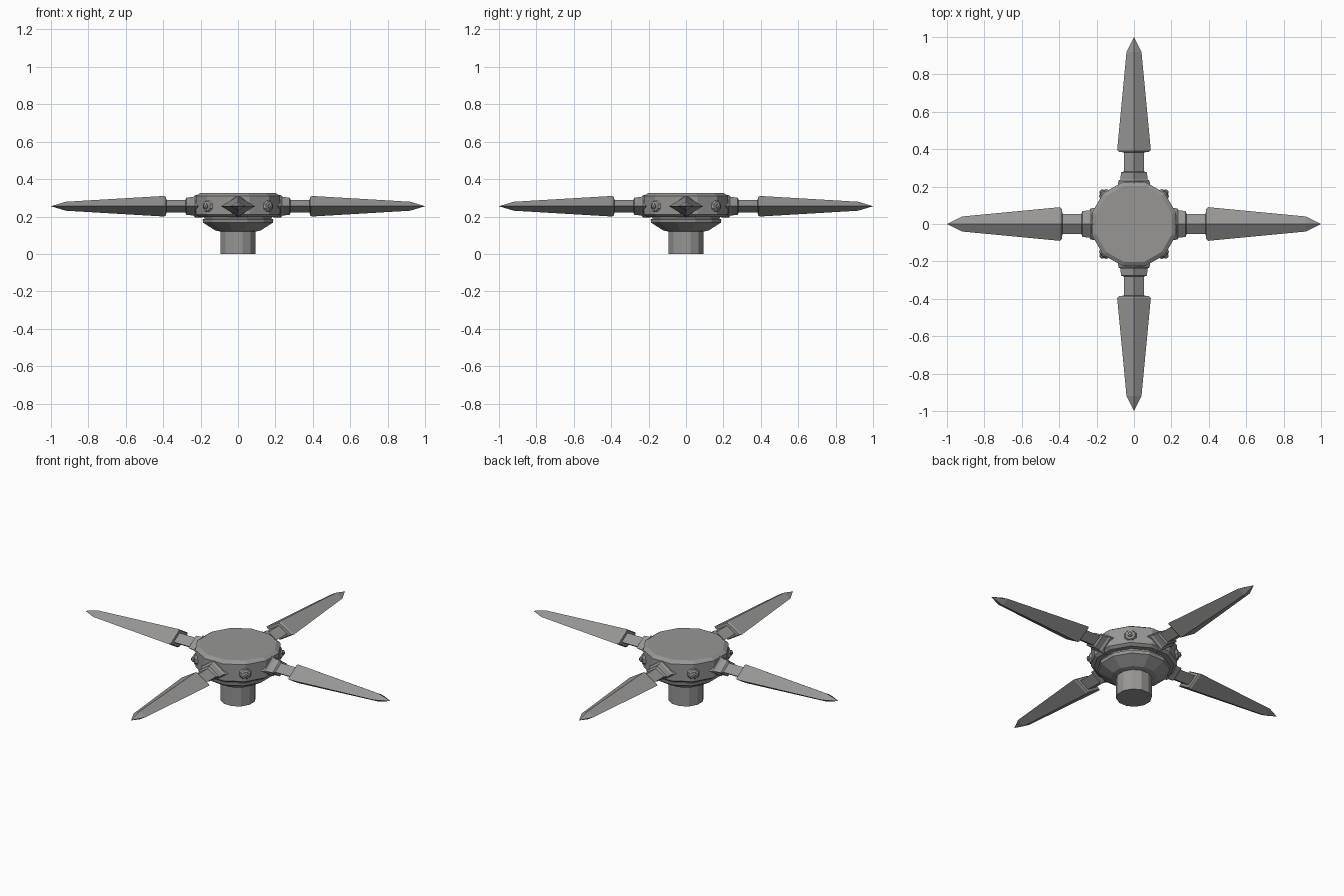
import bpy, bmesh, math

if "Cube" in bpy.data.objects:
    bpy.data.objects.remove(bpy.data.objects["Cube"])

grey = bpy.data.materials.new("steel grey")
grey.diffuse_color = (0.31, 0.305, 0.30, 1)
grey.use_nodes = True
grey.node_tree.nodes["Principled BSDF"].inputs["Base Color"].default_value = grey.diffuse_color


def loft(name, rings):
    """Closed mesh through equally sized point rings; a one-point ring is a tip."""
    bm = bmesh.new()
    vs = [[bm.verts.new(p) for p in ring] for ring in rings]
    for a, b in zip(vs, vs[1:]):
        n = len(a)
        for i in range(n):
            j = (i + 1) % n
            if len(b) == 1:
                bm.faces.new((a[i], a[j], b[0]))
            else:
                bm.faces.new((a[i], a[j], b[j], b[i]))
    for end in (vs[0], vs[-1]):
        if len(end) > 2:
            bm.faces.new(end)
    bmesh.ops.recalc_face_normals(bm, faces=bm.faces[:])
    me = bpy.data.meshes.new(name)
    bm.to_mesh(me)
    bm.free()
    me.materials.append(grey)
    ob = bpy.data.objects.new(name, me)
    bpy.context.collection.objects.link(ob)
    return ob


def turned(name, profile, sides):
    """Profile of (radius, height) turned about z, flats facing the axes."""
    return loft(name, [[(r * math.cos((i + .5) * math.tau / sides),
                         r * math.sin((i + .5) * math.tau / sides), z)
                        for i in range(sides)] for r, z in profile])


# hub and handle stem
turned("hub", [(.10, .12), (.125, .125), (.193, .167), (.196, .185), (.186, .187),
               (.188, .197), (.216, .197), (.233, .21), (.233, .31), (.21, .325)], 12)
turned("stem", [(.096, 0), (.096, .14)], 12)

# blade: distance from centre, half width, half height (diamond section)
blade = [(.19, .086, .06), (.23, .084, .059), (.24, .072, .049), (.275, .07, .047),
         (.282, .054, .034), (.383, .054, .034), (.385, .08, .05), (.396, .09, .055),
         (.92, .04, .024)]
# stud: distance along its own axis, radius
stud = [(.035, .20), (.035, .226), (.028, .238), (.015, .242), (.015, .248), (.008, .254)]

for k in range(4):
    rings = [[(d, -w, 0), (d, 0, h), (d, w, 0), (d, 0, -h)] for d, w, h in blade]
    ob = loft(f"blade_{k + 1}", rings + [[(1.0, 0, 0)]])
    ob.location.z = .255
    ob.rotation_euler.z = k * math.pi / 2

    s = turned(f"stud_{k + 1}", stud, 8)
    s.location.z = .255
    s.rotation_euler = (0, math.pi / 2, math.pi / 4 + k * math.pi / 2)
